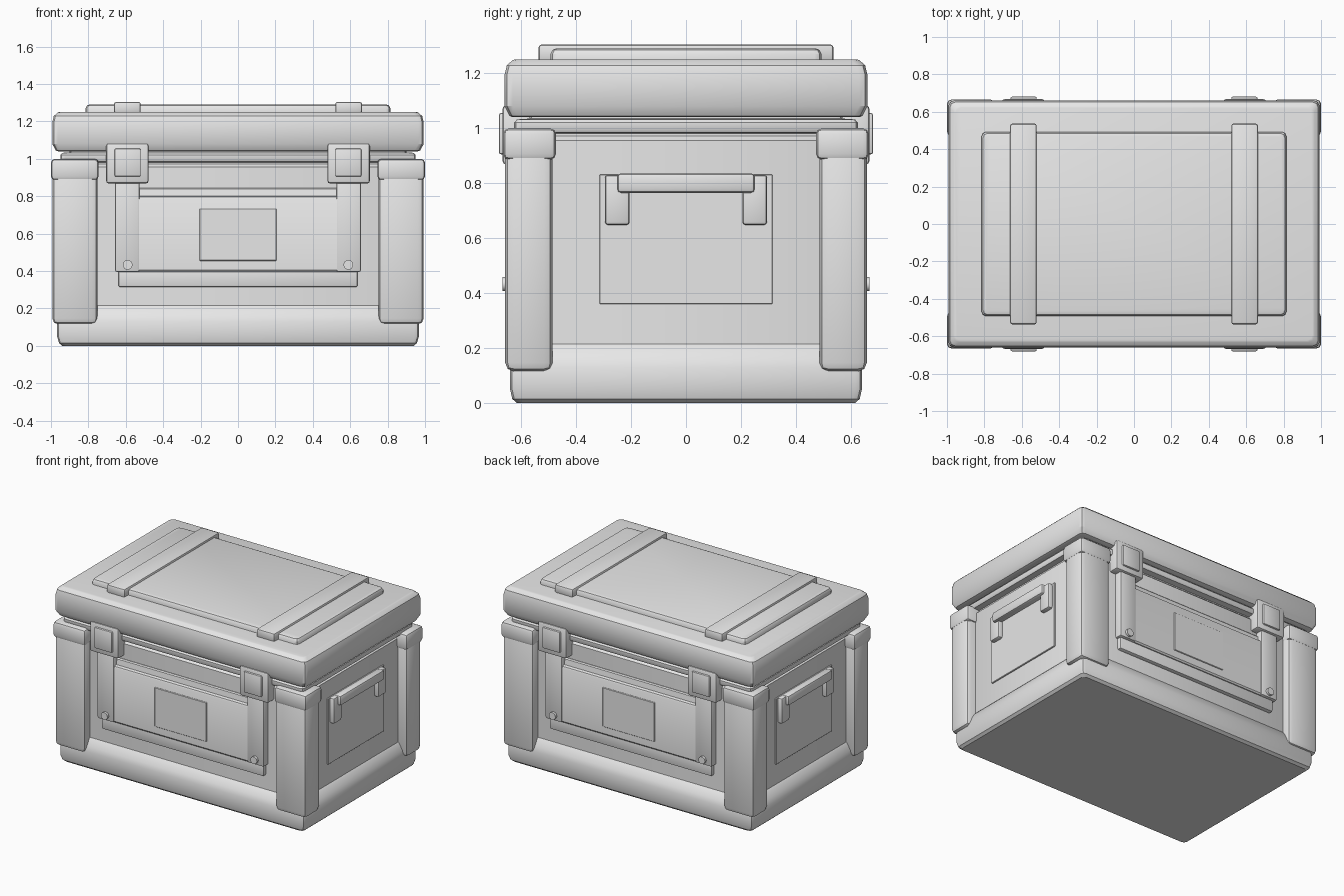
import bpy, bmesh, math
from mathutils import Matrix, Vector

cube = bpy.data.objects.get("Cube")
if cube:
    bpy.data.objects.remove(cube, do_unlink=True)

# Single plain colour
grey = bpy.data.materials.new("light_grey")
grey.use_nodes = True
COLOUR = (0.8, 0.8, 0.8, 1)
grey.diffuse_color = COLOUR
grey.node_tree.nodes["Principled BSDF"].inputs["Base Color"].default_value = COLOUR
parts = []


def finish(name, bm):
    bmesh.ops.recalc_face_normals(bm, faces=bm.faces)
    mesh = bpy.data.meshes.new(name)
    bm.to_mesh(mesh)
    bm.free()
    mesh.materials.append(grey)
    ob = bpy.data.objects.new(name, mesh)
    bpy.context.collection.objects.link(ob)
    parts.append(ob)


def box(name, xs, ys, zs, bevel, segments=2):
    """Bevelled box from its extents, given in any order."""
    spans = [sorted(s) for s in (xs, ys, zs)]
    size = Vector([b - a for a, b in spans])
    mid = Vector([(a + b) / 2 for a, b in spans])
    bm = bmesh.new()
    bmesh.ops.create_cube(bm, size=1, matrix=Matrix.LocRotScale(mid, None, size))
    bmesh.ops.bevel(bm, geom=bm.edges[:], offset=bevel, segments=segments,
                    profile=0.5, affect='EDGES', clamp_overlap=True)
    finish(name, bm)


def loft(name, rings, radius, steps=2):
    """Stack of rounded rectangles (half x, half y, z)."""
    bm = bmesh.new()
    loops = []
    for hx, hy, z in rings:
        loop = []
        for q, (sx, sy) in enumerate(((1, 1), (-1, 1), (-1, -1), (1, -1))):
            for i in range(steps + 1):
                a = math.pi / 2 * (q + i / steps)
                loop.append(bm.verts.new((sx * (hx - radius) + radius * math.cos(a),
                                          sy * (hy - radius) + radius * math.sin(a), z)))
        loops.append(loop)
    for low, high in zip(loops, loops[1:]):
        for i in range(len(low)):
            j = (i + 1) % len(low)
            bm.faces.new((low[i], low[j], high[j], high[i]))
    bm.faces.new(loops[0][::-1])
    bm.faces.new(loops[-1])
    finish(name, bm)


def prism(name, half, profile, sy):
    """Profile in (depth, z) extruded along x."""
    bm = bmesh.new()
    ends = [[bm.verts.new((x, sy * d, z)) for d, z in profile] for x in (-half, half)]
    for i in range(len(profile)):
        j = (i + 1) % len(profile)
        bm.faces.new((ends[0][i], ends[0][j], ends[1][j], ends[1][i]))
    for end in ends:
        bm.faces.new(end)
    finish(name, bm)


# Body: foot, sloped skirt, recessed wall, groove and upper band
loft("body", [(.94, .615, 0), (.957, .632, .015), (.967, .64, .05), (.967, .64, .13),
              (.957, .63, .165), (.935, .608, .205), (.925, .6, .215), (.925, .6, .955),
              (.905, .58, .972), (.905, .58, .98), (.945, .62, .985), (.95, .625, .995),
              (.95, .625, 1.02), (.94, .615, 1.032), (.9, .57, 1.035), (.9, .57, 1.08)], .025)

# Lid with chamfered rims
loft("lid", [(.96, .63, 1.04), (.975, .642, 1.045), (.993, .66, 1.08), (.993, .66, 1.195),
             (.985, .652, 1.228), (.965, .632, 1.247), (.955, .622, 1.25)], .03)

# Raised lid panel and the two straps over it
loft("lid_panel", [(.815, .493, 1.24), (.815, .493, 1.27), (.807, .485, 1.285), (.795, .473, 1.29)], .025)

for sx, side in ((1, "left"), (-1, "right")):
    box(f"lid_strap_{side}", (sx * .52, sx * .663), (-.537, .537), (1.24, 1.305), .013)

    # Carry handle on its thin backing plate
    box(f"handle_plate_{side}", (sx * .9, sx * .934), (-.315, .315), (.36, .832), .003, 1)
    for y in (-.25, .25):
        box(f"handle_bracket_{side}", (sx * .91, sx * .965), (y - .045, y + .045), (.648, .83), .012)
    box(f"handle_bar_{side}", (sx * .93, sx * .985), (-.25, .25), (.765, .836), .014)

    for sy, end in ((1, "back"), (-1, "front")):
        tag = f"{end}_{side}"
        # Corner post and cap
        box(f"corner_post_{tag}", (sx * .75, sx * .993), (sy * .485, sy * .658), (.115, .96), .032)
        box(f"corner_cap_{tag}", (sx * .745, sx), (sy * .473, sy * .665), (.885, 1.0), .022)
        # Latch
        box(f"latch_plate_{tag}", (sx * .478, sx * .705), (sy * .56, sy * .668), (.868, 1.083), .014)
        box(f"latch_pad_{tag}", (sx * .52, sx * .66), (sy * .6, sy * .681), (.905, 1.055), .008)
        # Vertical panel strap with rivet
        box(f"panel_strap_{tag}", (sx * .527, sx * .657), (sy * .56, sy * .65), (.395, .93), .01)
        bm = bmesh.new()
        bmesh.ops.create_cone(bm, cap_ends=True, segments=16, radius1=.026, radius2=.026, depth=.04,
                              matrix=Matrix.Translation((sx * .59, sy * .647, .433))
                              @ Matrix.Rotation(math.pi / 2, 4, 'X'))
        finish(f"rivet_{tag}", bm)

for sy, end in ((1, "back"), (-1, "front")):
    # Central panel with a sloped upper lip, lower lip and blank label plate
    prism(f"panel_{end}", .54, [(.56, .395), (.635, .395), (.643, .405), (.643, .785),
                                (.638, .795), (.618, .8), (.612, .838), (.605, .845), (.56, .845)], sy)
    box(f"panel_lower_lip_{end}", (-.64, .64), (sy * .56, sy * .628), (.315, .43), .01)
    box(f"label_plate_{end}", (-.205, .205), (sy * .64, sy * .649), (.455, .735), .003, 1)

# Smooth shading with crisp edges
bpy.ops.object.select_all(action='DESELECT')
for ob in parts:
    ob.select_set(True)
bpy.context.view_layer.objects.active = parts[0]
bpy.ops.object.shade_smooth_by_angle(angle=math.radians(30))
